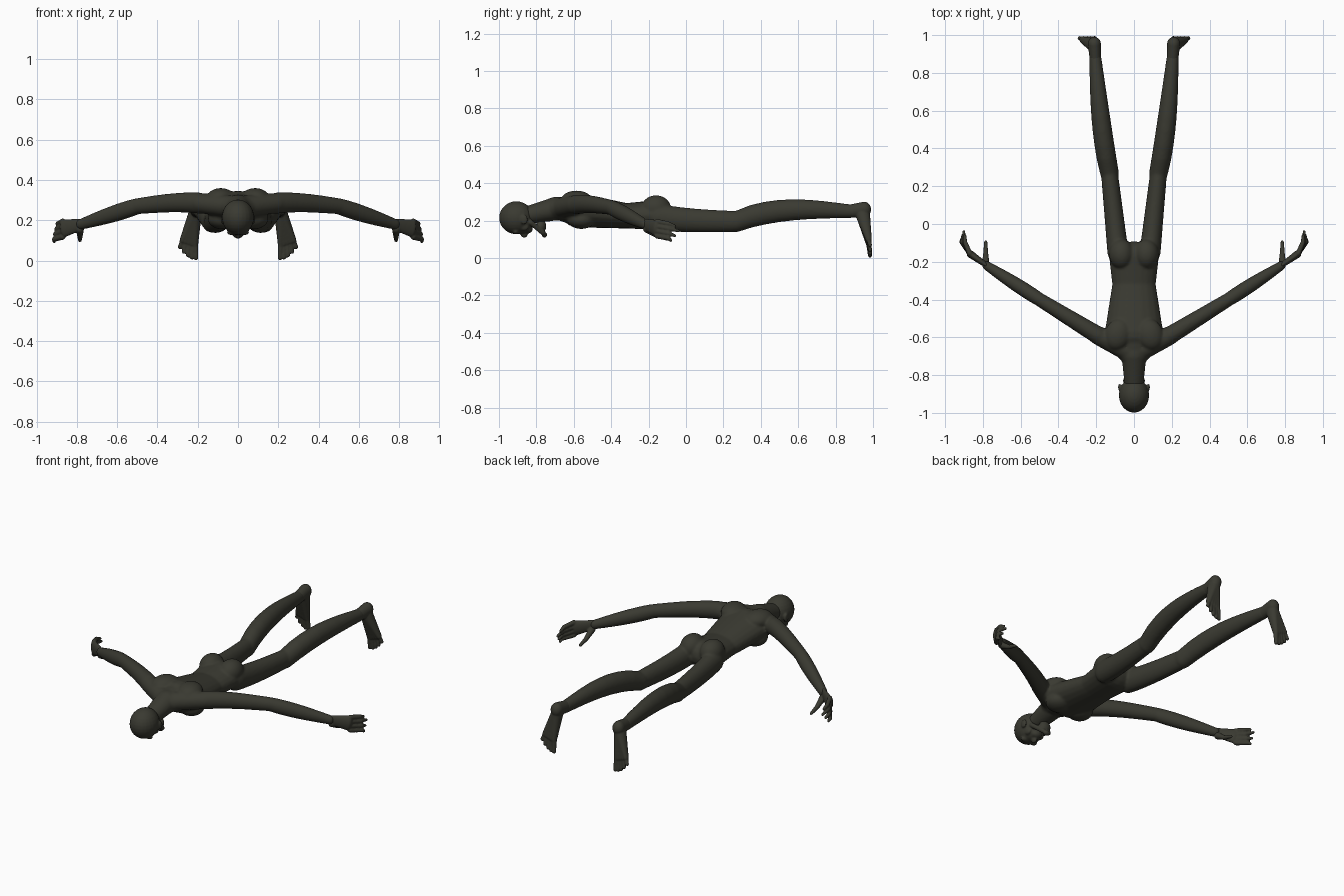
import bpy, bmesh, math
from mathutils import Vector, Matrix

if "Cube" in bpy.data.objects:
    bpy.data.objects.remove(bpy.data.objects["Cube"], do_unlink=True)

skin = bpy.data.materials.new("dark olive skin")
skin.use_nodes = True
tone = (.042, .042, .031, 1)
skin.diffuse_color = tone
shader = skin.node_tree.nodes["Principled BSDF"]
shader.inputs["Base Color"].default_value = tone
shader.inputs["Roughness"].default_value = .7

SIDES, STEPS, DOME = 20, 8, 4
UP = Vector((0, 0, 1))
BACK = Vector((0, 1, 0))


def point(x, y, z):
    return Vector((x, y, z))


def taper(bm, start, end, start_radius, end_radius, wide=1, belly=0, bow=Vector(), up=UP):
    """Tapered, round-ended form; it may swell and bow along its length."""
    axis = (end - start).normalized()
    across = axis.cross(up).normalized()
    lift = across.cross(axis)
    rings = []
    for step in range(-DOME, STEPS + DOME + 1):
        t = min(max(step / STEPS, 0), 1)
        swell = math.sin(math.pi * t ** .8)
        radius = start_radius + (end_radius - start_radius) * t + belly * swell
        angle = (step - t * STEPS) / DOME * math.pi * .48
        centre = start.lerp(end, t) + bow * swell
        centre += axis * radius * min(wide, 1) * math.sin(angle)
        radius *= math.cos(angle)
        ring = []
        for side in range(SIDES):
            turn = math.tau * side / SIDES
            offset = across * math.cos(turn) * wide + lift * math.sin(turn)
            ring.append(bm.verts.new(centre + offset * radius))
        rings.append(ring)
    faces = [bm.faces.new(rings[0]), bm.faces.new(rings[-1])]
    for near, far in zip(rings, rings[1:]):
        for side in range(SIDES):
            faces.append(bm.faces.new((near[side - 1], near[side], far[side], far[side - 1])))
    bmesh.ops.recalc_face_normals(bm, faces=faces)


def blob(bm, centre, width, depth, height, turn=0):
    """Ellipsoid muscle or bone, turned about the vertical."""
    matrix = (Matrix.Translation(centre) @ Matrix.Rotation(turn, 4, "Z")
              @ Matrix.Diagonal((width, depth, height, 1)))
    bmesh.ops.create_uvsphere(bm, u_segments=24, v_segments=14, radius=1, matrix=matrix)


def add_mirror(bm):
    """Repeat everything built so far on the other side of the body."""
    copied = bmesh.ops.duplicate(bm, geom=bm.verts[:] + bm.edges[:] + bm.faces[:])["geom"]
    for item in copied:
        if isinstance(item, bmesh.types.BMVert):
            item.co.x = -item.co.x
    flipped = [item for item in copied if isinstance(item, bmesh.types.BMFace)]
    bmesh.ops.reverse_faces(bm, faces=flipped)


def finish(name, bm, voxel, smoothing):
    """Fuse the overlapping forms of a part into one skin."""
    mesh = bpy.data.meshes.new(name)
    bm.to_mesh(mesh)
    bm.free()
    mesh.materials.append(skin)
    part = bpy.data.objects.new(name, mesh)
    bpy.context.collection.objects.link(part)
    fuse = part.modifiers.new("fuse", "REMESH")
    fuse.mode = "VOXEL"
    fuse.voxel_size = voxel
    fuse.use_smooth_shade = True
    soften = part.modifiers.new("soften", "SMOOTH")
    soften.factor = .5
    soften.iterations = smoothing


# Joints of the left side and the spine
shoulder = point(.19, -.59, .285)
elbow = point(.5, -.4, .27)
wrist = point(.78, -.22, .18)
hip = point(.085, -.15, .22)
knee = point(.13, .27, .195)
ankle = point(.205, .88, .25)
nape = point(0, -.69, .265)
chest = point(0, -.58, .255)
waist = point(0, -.32, .225)
pelvis = point(0, -.17, .23)
skull = point(0, -.907, .215)

# Arms and legs
body = bmesh.new()
taper(body, shoulder, elbow, .053, .04, wide=.9, bow=UP * .008)
taper(body, elbow, wrist, .04, .027, wide=.9, belly=.007)
taper(body, hip, knee, .07, .056, wide=.8, bow=UP * -.008)
taper(body, knee, ankle, .057, .037, wide=.87, belly=.01, bow=point(.01, 0, .036))

# Shoulder blades, collar, chest and buttock muscles
blob(body, point(.085, -.585, .31), .07, .085, .05, turn=.3)
blob(body, point(.075, -.56, .205), .075, .075, .05)
blob(body, point(.066, -.16, .265), .066, .08, .07)
taper(body, nape, shoulder, .055, .05)
add_mirror(body)

# Torso and neck
taper(body, chest, waist, .092, .068, wide=1.7)
taper(body, waist, pelvis, .068, .078, wide=1.7)
taper(body, chest, nape, .085, .06, wide=1.4)
taper(body, nape, skull, .064, .042, wide=1.05)
finish("body", body, .007, 6)

# Head: brows, cheeks, ears and the sides of the dropped jaw
head = bmesh.new()
blob(head, point(.03, -.91, .14), .025, .016, .014)
blob(head, point(.045, -.865, .165), .014, .025, .02)
blob(head, point(.076, -.865, .205), .008, .02, .026)
taper(head, point(.045, -.83, .19), point(.02, -.765, .135), .014, .014)
add_mirror(head)

# Skull, face, nose, upper lip, chin and throat
blob(head, skull, .08, .092, .088)
blob(head, point(0, -.885, .175), .056, .065, .047)
blob(head, point(0, -.865, .128), .013, .02, .02)
blob(head, point(0, -.845, .155), .032, .025, .024)
blob(head, point(0, -.757, .124), .022, .015, .015)
blob(head, point(0, -.775, .17), .036, .028, .035)
finish("head", head, .005, 4)

# Hands: palm, curled fingers and thumb
hands = bmesh.new()
taper(hands, wrist, point(.865, -.16, .16), .029, .045, wide=.45)
for finger in range(4):
    knuckle = point(.87, -.155, .195 - .026 * finger)
    bend = knuckle + point(.025 + .006 * finger, .06, -.012)
    tip = bend + point(0, .055 - .02 * abs(finger - 1), -.012)
    taper(hands, knuckle, bend, .014, .012)
    taper(hands, bend, tip, .012, .008)
thumb_base = point(.785, -.21, .155)
thumb_bend = point(.785, -.15, .117)
taper(hands, thumb_base, thumb_bend, .02, .013)
taper(hands, thumb_bend, point(.785, -.095, .1), .013, .009)
add_mirror(hands)
finish("hands", hands, .0045, 3)

# Feet: heel, then a ray of instep and toe for each digit
feet = bmesh.new()
heel = point(.21, .955, .26)
instep = point(.213, .945, .235)
taper(feet, ankle, heel, .036, .041, wide=.85)
for toe in range(5):
    ball = point(.212 + .016 * toe, .977, .08 + .005 * toe)
    tip = point(.208 + .02 * toe, .984, .012 + .0035 * toe ** 2)
    thickness = .011 if toe else .015
    taper(feet, instep, ball, .039, .017, wide=.85, up=BACK)
    taper(feet, ball, tip, thickness, .011, up=BACK)
add_mirror(feet)
finish("feet", feet, .0045, 3)
